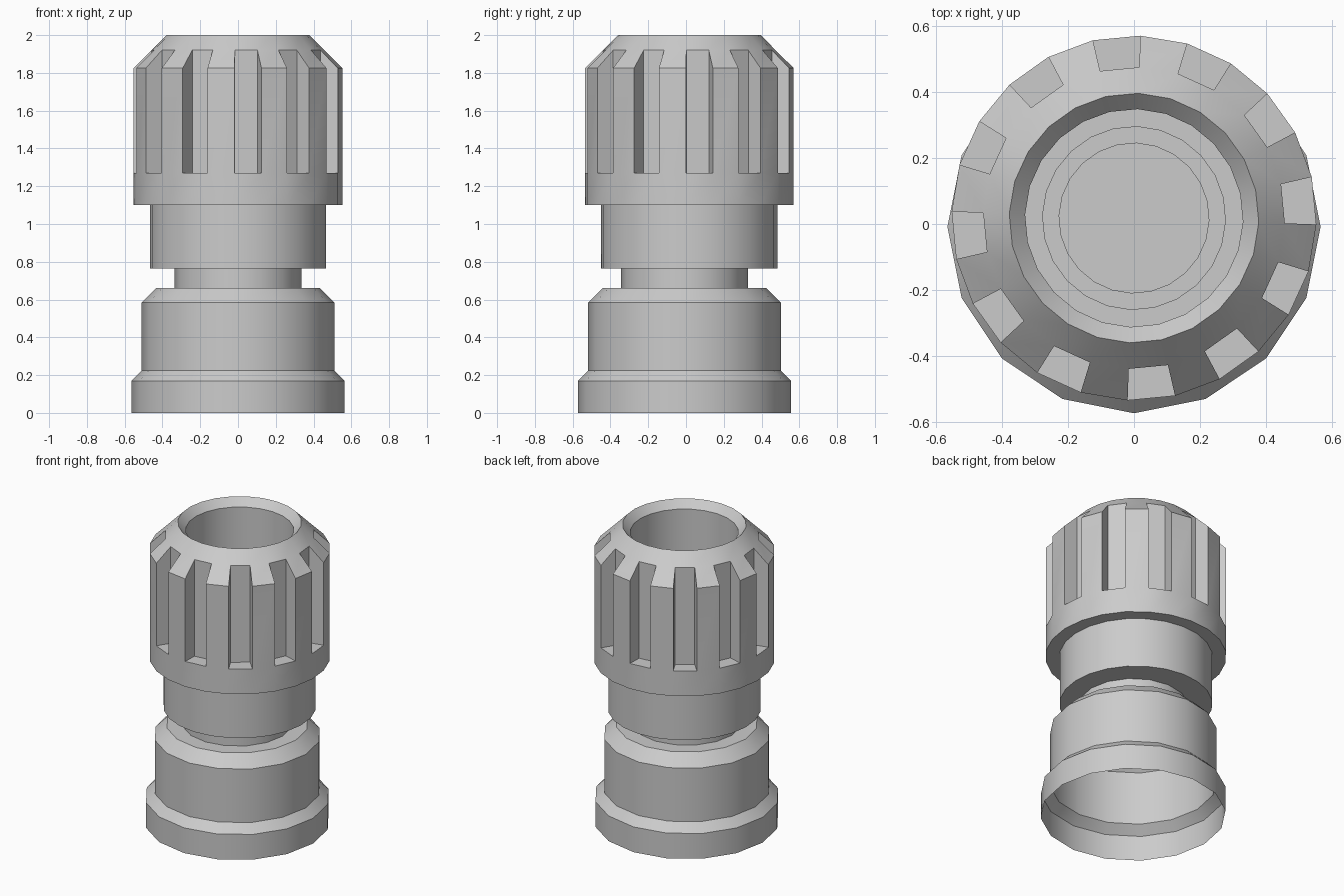
import bpy, bmesh
from math import cos, sin, radians, tau

if "Cube" in bpy.data.objects:
    bpy.data.objects.remove(bpy.data.objects["Cube"])


def add_ring(bm, r, z, n, rot, cy):
    return [bm.verts.new((r * cos(rot + tau * i / n), cy + r * sin(rot + tau * i / n), z))
            for i in range(n)]


def bridge(bm, a, b, picks=None):
    n = len(a)
    for i in (range(n) if picks is None else picks):
        j = (i + 1) % n
        bm.faces.new((a[i], a[j], b[j], b[i]))


def finish(bm, name):
    me = bpy.data.meshes.new(name)
    bm.to_mesh(me)
    bm.free()
    ob = bpy.data.objects.new(name, me)
    bpy.context.collection.objects.link(ob)
    bpy.ops.object.select_all(action='DESELECT')
    ob.select_set(True)
    bpy.context.view_layer.objects.active = ob
    bpy.ops.object.shade_smooth_by_angle(angle=radians(30))
    return ob


def lathe(name, profile, n, rot, cy, floor=False):
    bm = bmesh.new()
    rings = [add_ring(bm, r, z, n, rot, cy) for r, z in profile]
    for a, b in zip(rings, rings[1:]):
        bridge(bm, a, b)
    if floor:
        bm.faces.new(rings[-1])
    return finish(bm, name)


LOWER_Y, UPPER_Y = -0.008, 0.018
ROT = radians(-92)

# Flanged lower shell, open underneath, with the narrow neck on top
lathe("lower_body", [(0.565, 0), (0.565, 0.17), (0.51, 0.225), (0.51, 0.585),
                     (0.435, 0.66), (0.335, 0.66), (0.335, 0.765)], 16, 0, LOWER_Y)

# Upper sleeve: outer wall into the cap, then stepped bore and floor
lathe("upper_sleeve", [(0.30, 0.765), (0.467, 0.765), (0.467, 1.1), (0.33, 1.1),
                       (0.277, 1.1), (0.277, 0.95), (0.227, 0.95), (0.227, 0.765)],
      24, ROT, UPPER_Y, floor=True)

# Grip cap: every second side is recessed into a notch
N = 24
bm = bmesh.new()
names = {"under": (0.467, 1.1), "base": (0.5525, 1.1), "ledge": (0.5525, 1.27),
         "shoulder": (0.5525, 1.825), "floor": (0.457, 1.27), "slope": (0.457, 1.92),
         "rim": (0.378, 2.0), "lip": (0.33, 1.95), "bore": (0.33, 1.1)}
R = {k: add_ring(bm, r, z, N, ROT, UPPER_Y) for k, (r, z) in names.items()}
for a, b in (("under", "base"), ("base", "ledge"), ("slope", "rim"),
             ("rim", "lip"), ("lip", "bore")):
    bridge(bm, R[a], R[b])
ribs, notches = range(1, N, 2), range(0, N, 2)
for a, b in (("ledge", "shoulder"), ("shoulder", "slope")):
    bridge(bm, R[a], R[b], ribs)
for a, b in (("ledge", "floor"), ("floor", "slope")):
    bridge(bm, R[a], R[b], notches)
# Notch side walls
for i in range(N):
    wall = [R[k][i] for k in ("ledge", "shoulder", "slope", "floor")]
    bm.faces.new(wall if i % 2 else wall[::-1])
bmesh.ops.recalc_face_normals(bm, faces=bm.faces)
finish(bm, "grip_cap")
